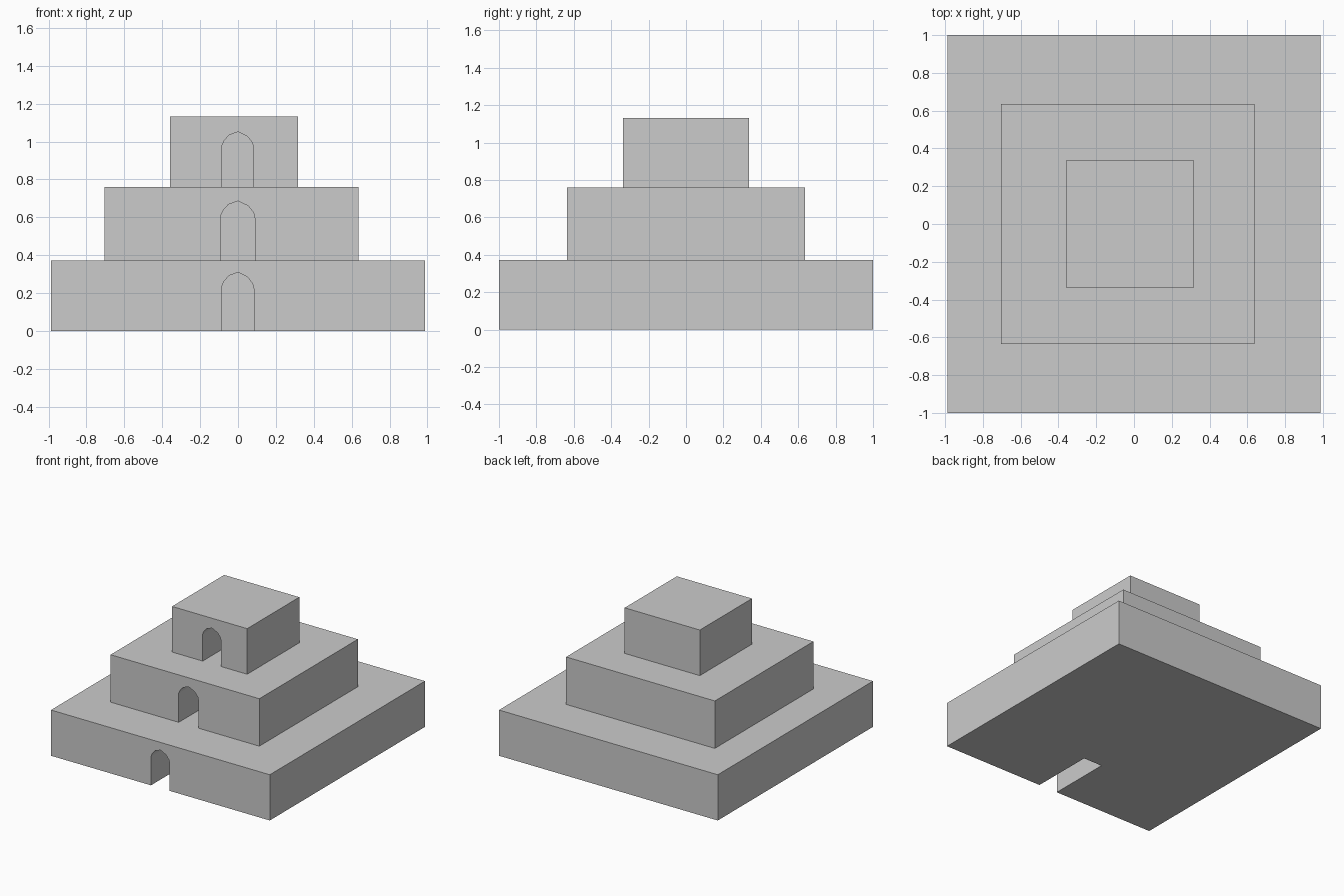
import bpy
import bmesh

if "Cube" in bpy.data.objects:
    bpy.data.objects.remove(bpy.data.objects["Cube"])

# Arched doorway outline (x, z), faceted top, relative to the tier floor
ARCH = [(-0.085, 0.235), (-0.075, 0.26), (-0.048, 0.292), (0.0, 0.31),
        (0.05, 0.285), (0.077, 0.25), (0.084, 0.22)]
DOOR_DEPTH = 0.52


def prism(name, outline, vector):
    """Extrude a closed outline of 3D points along a vector."""
    bm = bmesh.new()
    face = bm.faces.new([bm.verts.new(p) for p in outline])
    ext = bmesh.ops.extrude_face_region(bm, geom=[face])
    verts = [g for g in ext["geom"] if isinstance(g, bmesh.types.BMVert)]
    bmesh.ops.translate(bm, verts=verts, vec=vector)
    bmesh.ops.recalc_face_normals(bm, faces=bm.faces)
    mesh = bpy.data.meshes.new(name)
    bm.to_mesh(mesh)
    bm.free()
    obj = bpy.data.objects.new(name, mesh)
    bpy.context.collection.objects.link(obj)
    return obj


def tier(name, x0, x1, half_y, z0, z1, sx, sz):
    # Square block
    block = prism(name, [(x0, -half_y, z0), (x1, -half_y, z0),
                         (x1, half_y, z0), (x0, half_y, z0)], (0, 0, z1 - z0))
    # Door recess cutter, starting in front of and below the block
    pts = [(ARCH[0][0], -0.1)] + ARCH + [(ARCH[-1][0], -0.1)]
    cutter = prism(name + "_door_cutter",
                   [(x * sx, -half_y - 0.1, z0 + z * sz) for x, z in pts],
                   (0, DOOR_DEPTH + 0.1, 0))
    cutter.hide_render = True
    cutter.hide_viewport = True
    cutter.display_type = 'WIRE'
    mod = block.modifiers.new("Doorway", 'BOOLEAN')
    mod.operation = 'DIFFERENCE'
    mod.solver = 'EXACT'
    mod.object = cutter


# Three stacked tiers, each with a front doorway
tier("lower_tier", -0.987, 0.987, 1.0, 0.0, 0.373, 1.0, 1.0)
tier("middle_tier", -0.705, 0.637, 0.635, 0.373, 0.76, 1.06, 1.01)
tier("upper_tier", -0.36, 0.318, 0.336, 0.76, 1.132, 0.98, 0.94)
